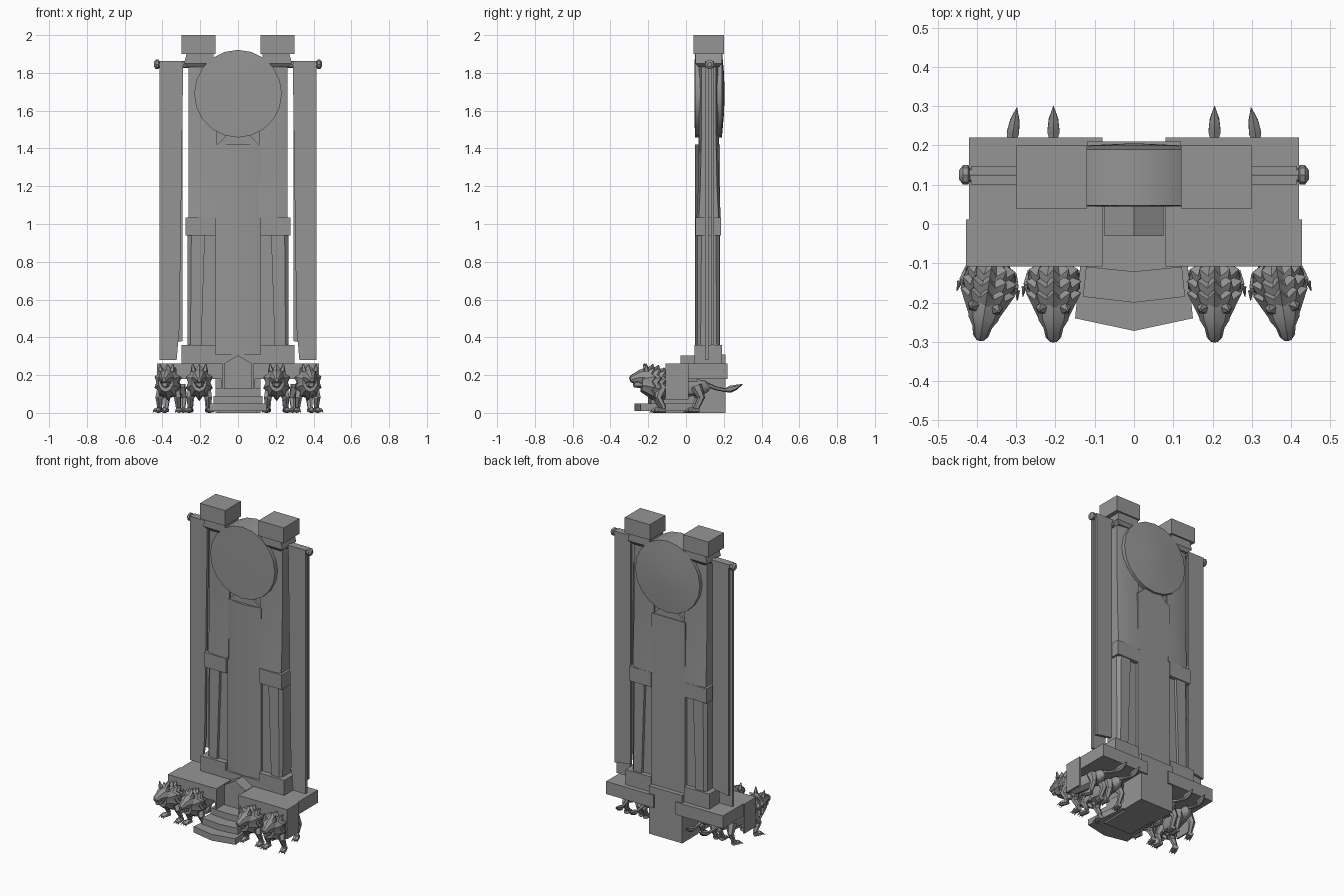
import bpy, bmesh, math
from mathutils import Vector, Matrix

cube = bpy.data.objects.get("Cube")
if cube:
    bpy.data.objects.remove(cube)

stone = bpy.data.materials.new("grey stone")
stone.use_nodes = True
GREY = (0.3, 0.3, 0.3, 1)
stone.diffuse_color = GREY
stone.node_tree.nodes["Principled BSDF"].inputs["Base Color"].default_value = GREY


def finish(name, bm, smooth=35, matrix=None):
    if matrix:
        bm.transform(matrix)
    bmesh.ops.recalc_face_normals(bm, faces=bm.faces)
    mesh = bpy.data.meshes.new(name)
    bm.to_mesh(mesh)
    bm.free()
    mesh.materials.append(stone)
    ob = bpy.data.objects.new(name, mesh)
    bpy.context.collection.objects.link(ob)
    bpy.ops.object.select_all(action='DESELECT')
    ob.select_set(True)
    bpy.context.view_layer.objects.active = ob
    bpy.ops.object.shade_smooth_by_angle(angle=math.radians(smooth))
    return ob


def loft(bm, rings):
    """Skin closed rings of points and cap both ends."""
    rows = [[bm.verts.new(p) for p in ring] for ring in rings]
    n = len(rows[0])
    for a, b in zip(rows, rows[1:]):
        for i in range(n):
            j = (i + 1) % n
            bm.faces.new((a[i], a[j], b[j], b[i]))
    bm.faces.new(rows[0])
    bm.faces.new(rows[-1])


def box(name, x0, x1, y0, y1, z0, z1):
    bm = bmesh.new()
    loft(bm, [[(x0, y0, z), (x1, y0, z), (x1, y1, z), (x0, y1, z)] for z in (z0, z1)])
    return finish(name, bm)


def side_box(name, s, x0, x1, *rest):
    return box(name, min(s * x0, s * x1), max(s * x0, s * x1), *rest)


def prism_z(name, outline, z0, z1):
    bm = bmesh.new()
    loft(bm, [[(x, y, z) for x, y in outline] for z in (z0, z1)])
    return finish(name, bm)


def sheet(name, outline, y0, y1):
    bm = bmesh.new()
    loft(bm, [[(x, y, z) for x, z in outline] for y in (y0, y1)])
    return finish(name, bm)


def tube(bm, path, sides=6, squash=1.0):
    """Tapered tube through (x, y, z, radius) points."""
    rings = []
    pts = [Vector(p[:3]) for p in path]
    for i, p in enumerate(path):
        d = (pts[min(i + 1, len(pts) - 1)] - pts[max(i - 1, 0)]).normalized()
        u = d.cross(Vector((1, 0, 0)) if abs(d.x) < 0.8 else Vector((0, 0, 1))).normalized()
        v = d.cross(u)
        ring = []
        for k in range(sides):
            t = 2 * math.pi * k / sides
            ring.append(pts[i] + p[3] * (u * math.cos(t) + v * (squash * math.sin(t))))
        rings.append(ring)
    loft(bm, rings)


# Central wall and ridged panel
sheet("wall", [(-.25, .3), (.25, .3), (.25, 1.86), (-.25, 1.86)], .08, .16)
prism_z("centre_panel", [(-.12, .065), (0, .048), (.12, .065), (.12, .18), (-.12, .18)], .3, 1.42)
sheet("panel_head", [(-.12, 1.41), (.12, 1.41), (.06, 1.47), (-.06, 1.47)], .065, .175)
box("rear_pillar", -.12, .12, .045, .21, 0, .31)

# Great disc, flat in front and domed behind
bm = bmesh.new()
loft(bm, [[(r * math.sin(t), y, 1.69 + r * math.cos(t))
           for t in (2 * math.pi * k / 20 for k in range(20))]
          for r, y in ((.01, .044), (.232, .047), (.232, .19), (.12, .2), (.01, .205))])
finish("disc", bm, 40)

for s, side in ((1, "left"), (-1, "right")):
    # Towers: foot, tapered shaft, belt, upper shaft, neck and cap
    side_box(side + "_tower_foot", s, .12, .3, .045, .19, .25, .36)
    bm = bmesh.new()
    loft(bm, [[(s * x, y, z) for x, y in ((x0, .062), (.267 - c, .062), (.267, .062 + c),
                                         (.267, .178 - c), (.267 - c, .178), (x0, .178))]
              for z, x0, c in ((.34, .195, .015), (.95, .175, .02))])
    finish(side + "_lower_shaft", bm)
    side_box(side + "_belt", s, .12, .278, .05, .185, .94, 1.035)
    bm = bmesh.new()
    loft(bm, [[(s * x, y, z) for x, y in ((.11, f), (.2, f), (.262, f + .012),
                                         (.262, .228 - f), (.2, .24 - f), (.11, .24 - f))]
              for z, f in ((1.03, .056), (1.2, .064), (1.5, .07), (1.85, .07))])
    finish(side + "_upper_shaft", bm)
    bm = bmesh.new()
    loft(bm, [[(s * x0, y0, z), (s * x1, y0, z), (s * x1, y1, z), (s * x0, y1, z)]
              for z, x0, x1, y0, y1 in ((1.83, .14, .262, .065, .175), (1.85, .13, .285, .05, .19),
                                        (1.91, .13, .27, .05, .19))])
    finish(side + "_neck", bm)
    side_box(side + "_tower_cap", s, .12, .3, .04, .2, 1.9, 2.0)

    # Banner rod, knob and the two hanging folds
    bm = bmesh.new()
    tube(bm, [(s * .25, .125, 1.845, .018), (s * .425, .125, 1.845, .018)], 8)
    tube(bm, [(s * x, .125, 1.845, r) for x, r in ((.415, .012), (.422, .025), (.435, .025), (.445, .012))], 8)
    finish(side + "_banner_rod", bm)
    sheet(side + "_banner_front", [(s * x, z) for x, z in
          ((.29, 1.86), (.415, 1.86), (.415, .28), (.325, .28), (.31, .45))], .1, .118)
    sheet(side + "_banner_back", [(s * x, z) for x, z in
          ((.295, 1.86), (.41, 1.86), (.41, .36), (.295, .38))], .132, .148)
    side_box(side + "_banner_top", s, .29, .415, .1, .148, 1.84, 1.862)

    # Wing ledge, with a draped front carried by the animals
    side_box(side + "_wing", s, .08, .42, .0, .22, .18, .262)
    side_box(side + "_drape_top", s, .08, .428, -.108, .012, .18, .262)
    for x in (.08, .418):
        side_box(side + "_drape_end", s, x, x + .01, -.108, .012, .07, .19)

# Stepped podium with pointed fronts
steps = [("low", .15, -.24, -.272, 0.01, .05), ("middle", .13, -.185, -.2, .04, .09),
         ("high", .12, -.11, -.122, .08, .13)]
for name, w, y, tip, z0, z1 in steps:
    prism_z(name + "_step", [(-w, y), (0, tip), (w, y), (w * .8, .06), (-w * .8, .06)], z0, z1)
box("podium_foot", -.1, .1, -.15, .06, 0, .03)
box("altar", -.075, .075, -.03, .06, .12, .22)
sheet("altar_crest", [(-.075, .21), (.075, .21), (.075, .26), (0, .305), (-.075, .26)], -.03, .05)


def lion(name, x, turn):
    place = Matrix.Translation((x, 0, 0)) @ Matrix.Rotation(turn, 4, 'Z')
    # Body and curved tail with a tuft
    bm = bmesh.new()
    tube(bm, [(0, -.2, .16, .045), (0, -.12, .14, .056), (0, -.04, .13, .048),
              (0, .05, .135, .045), (0, .1, .135, .036), (0, .125, .13, .012)], 8, .85)
    tube(bm, [(0, .11, .15, .012), (0, .16, .13, .01), (0, .21, .12, .01),
              (0, .235, .125, .018), (0, .265, .135, .014), (0, .3, .152, .001)], 6)
    finish(name + "_body", bm, 40, place)
    # Four bent legs with clawed paws
    bm = bmesh.new()
    for s in (-1, 1):
        for y, out, knee in ((-.14, .05, -.015), (.04, .045, .035)):
            tube(bm, [(s * .03, y + .01, .14, .032), (s * out, y + knee, .08, .02),
                      (s * out, y + .012, .03, .014), (s * (out + .005), y, .012, .016)], 6)
            tube(bm, [(s * out, y + .02, .014, .013), (s * (out + .008), y - .015, .014, .015),
                      (s * (out + .01), y - .035, .008, .007)], 6, 1.4)
            for c in (-1, 0, 1):
                cx = s * (out + .01) + c * .014
                tube(bm, [(cx, y - .02, .014, .007), (cx + c * .004, y - .045, .002, .001)], 4)
    finish(name + "_legs", bm, 30, place)
    # Jagged mane in overlapping tiers
    bm = bmesh.new()
    n = 20
    for back, front, wide, slim, z in ((-.115, -.18, .066, .045, .155), (-.145, -.21, .074, .045, .158),
                                       (-.175, -.24, .074, .04, .163)):
        rings = []
        for y, r, jag in ((back + .015, slim * .8, 0), (back, wide, .22), (front, slim, .05)):
            rings.append([(r * (1 - jag * (k % 2)) * math.sin(2 * math.pi * k / n), y + .018 * (k % 2) * (jag > .1) * -1,
                           z + 1.3 * r * (1 - jag * (k % 2)) * math.cos(2 * math.pi * k / n)) for k in range(n)])
        loft(bm, rings)
    finish(name + "_mane", bm, 25, place)
    # Head, muzzle and ears
    bm = bmesh.new()
    tube(bm, [(0, -.21, .185, .05), (0, -.245, .188, .042), (0, -.265, .185, .028),
              (0, -.288, .178, .022), (0, -.298, .175, .012)], 8, .9)
    tube(bm, [(0, -.24, .155, .025), (0, -.28, .15, .014)], 6)
    for s in (-1, 1):
        tube(bm, [(s * .03, -.215, .22, .016), (s * .036, -.22, .262, .003)], 5)
    finish(name + "_head", bm, 30, place)


for s, side in ((1, "left"), (-1, "right")):
    lion(side + "_inner_lion", s * .205, 0)
    lion(side + "_outer_lion", s * .345, s * math.radians(9))
